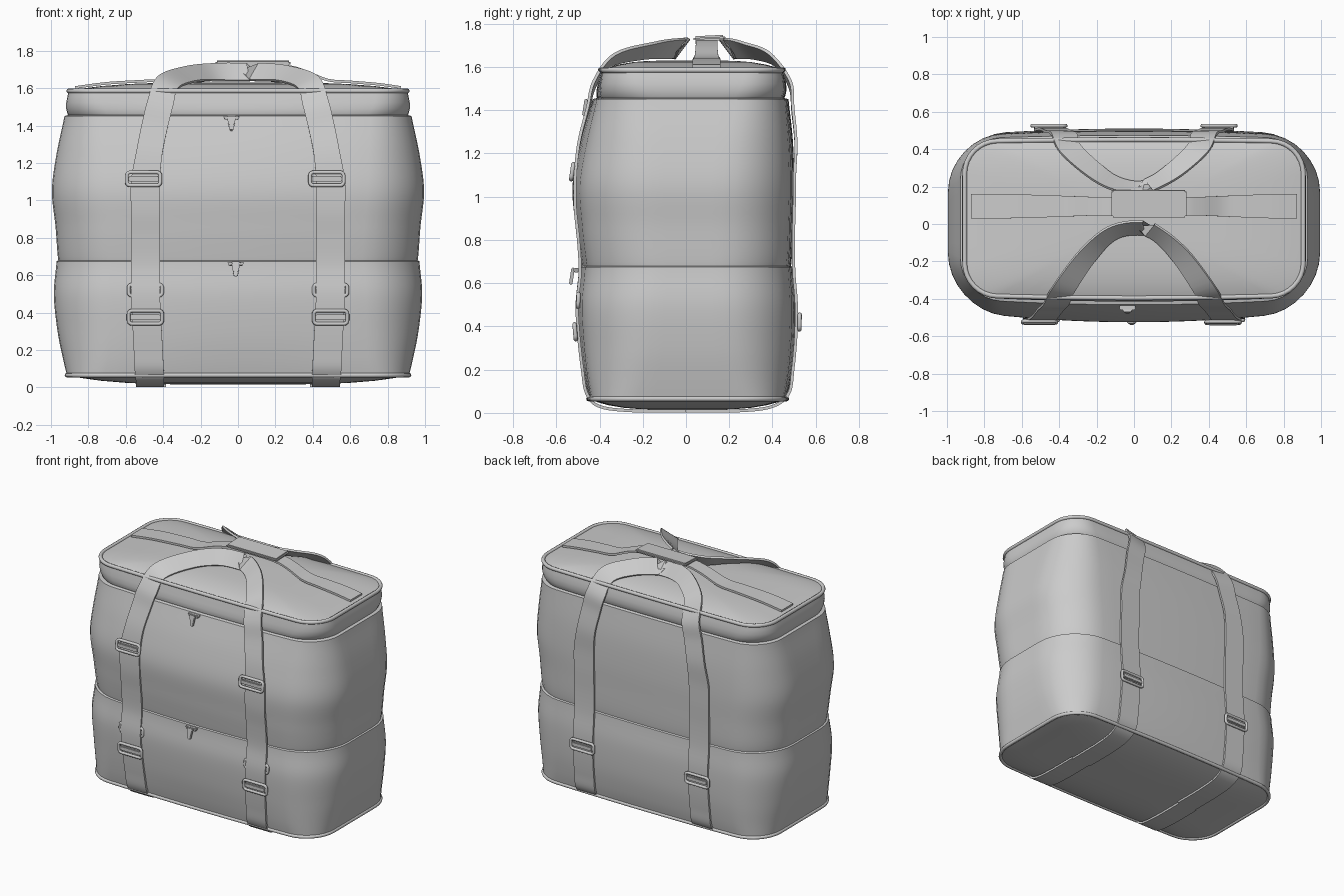
import bpy, bmesh
from math import sin, cos, pi, exp, radians
from mathutils import Vector, Matrix

if "Cube" in bpy.data.objects:
    bpy.data.objects.remove(bpy.data.objects["Cube"])

# Helpers
def add_object(name, verts, faces, angle=35):
    me = bpy.data.meshes.new(name)
    me.from_pydata([tuple(v) for v in verts], [], faces)
    bm = bmesh.new()
    bm.from_mesh(me)
    bmesh.ops.recalc_face_normals(bm, faces=bm.faces)
    bm.to_mesh(me)
    bm.free()
    me.shade_smooth()
    me.set_sharp_from_angle(angle=radians(angle))
    ob = bpy.data.objects.new(name, me)
    bpy.context.collection.objects.link(ob)
    return ob

def spline(pts, n):
    """Catmull-Rom through tuples of any length."""
    out = []
    for i in range(len(pts) - 1):
        quad = pts[max(i - 1, 0)], pts[i], pts[i + 1], pts[min(i + 2, len(pts) - 1)]
        for k in range(n):
            t = k / n
            out.append(tuple(0.5 * (2 * b + (c - a) * t + (2 * a - 5 * b + 4 * c - d) * t * t
                                    + (3 * b - a - 3 * c + d) * t ** 3) for a, b, c, d in zip(*quad)))
    return out + [tuple(pts[-1])]

def tube(name, pts, radius):
    cu = bpy.data.curves.new(name, 'CURVE')
    cu.dimensions = '3D'
    cu.bevel_depth, cu.bevel_resolution = radius, 2
    sp = cu.splines.new('POLY')
    sp.points.add(len(pts) - 1)
    for p, v in zip(sp.points, pts):
        p.co = (*v, 1)
    sp.use_cyclic_u = True
    ob = bpy.data.objects.new(name, cu)
    bpy.context.collection.objects.link(ob)

def strap(name, path, thick=0.014):
    """path rows: x, y, z, width direction xyz, width"""
    pts = spline(path, 6)
    verts, faces = [], []
    for i, p in enumerate(pts):
        c, w = Vector(p[:3]), Vector(p[3:6]).normalized()
        t = Vector(pts[min(i + 1, len(pts) - 1)][:3]) - Vector(pts[max(i - 1, 0)][:3])
        n = t.cross(w).normalized() * thick / 2
        w = w * p[6] / 2
        verts += [c - w - n, c + w - n, c + w + n, c - w + n]
        if i:
            a, b = 4 * i - 4, 4 * i
            faces += [(a + k, a + (k + 1) % 4, b + (k + 1) % 4, b + k) for k in range(4)]
    e = len(verts) - 4
    faces += [(3, 2, 1, 0), (e, e + 1, e + 2, e + 3)]
    return add_object(name, verts, faces)

# Body profile: z, half width, front y, back y, corner radius, front bulge, back bulge
PROFILE = spline([
    (0.065, 0.915, -0.43, 0.445, 0.20, 0.02, 0.02),
    (0.15, 0.935, -0.44, 0.455, 0.24, 0.03, 0.03),
    (0.30, 0.965, -0.445, 0.465, 0.28, 0.05, 0.04),
    (0.50, 0.985, -0.45, 0.47, 0.30, 0.06, 0.04),
    (0.68, 0.97, -0.435, 0.465, 0.30, 0.06, 0.03),
    (0.85, 0.975, -0.445, 0.465, 0.30, 0.065, 0.03),
    (1.05, 0.995, -0.455, 0.47, 0.30, 0.07, 0.03),
    (1.25, 0.97, -0.43, 0.465, 0.27, 0.06, 0.03),
    (1.44, 0.93, -0.40, 0.455, 0.22, 0.035, 0.02),
    (1.52, 0.92, -0.39, 0.45, 0.19, 0.02, 0.015),
    (1.585, 0.905, -0.38, 0.44, 0.17, 0.015, 0.01)], 6)
SEAMS = ((0.675, 0.010, 0.05), (1.452, 0.022, 0.025))

def section(z):
    for a, b in zip(PROFILE, PROFILE[1:]):
        if z <= b[0]:
            t = max(0, (z - a[0]) / (b[0] - a[0]))
            return [p + (q - p) * t for p, q in zip(a, b)][1:]
    return list(PROFILE[-1][1:])

def wall(side, x, z, off=0.009):
    hx, yf, yb, r, bf, bb = section(z)
    k = 1 - (x / hx) ** 2
    return yf - bf * k - off if side < 0 else yb + bb * k + off

def ring(z):
    hx, yf, yb, r, bf, bb = section(z)
    inset = sum(d * exp(-(z - s) / k) for s, d, k in SEAMS if z > s)
    hx, yf, yb = hx - inset, yf + inset, yb - inset
    corners = [(hx - r, yb - r), (-hx + r, yb - r), (-hx + r, yf + r), (hx - r, yf + r)]
    flat = []
    for q, (cx, cy) in enumerate(corners):
        arc = [(cx + r * cos(pi / 2 * (q + k / 8)), cy + r * sin(pi / 2 * (q + k / 8))) for k in range(9)]
        flat += arc
        n = 12 if q % 2 == 0 else 6
        nx, ny = corners[(q + 1) % 4]
        a = pi / 2 * (q + 1)
        end = (nx + r * cos(a), ny + r * sin(a))
        flat += [tuple(u + (v - u) * k / n for u, v in zip(arc[-1], end)) for k in range(1, n)]
    mid = (yf + yb) / 2
    out = []
    for x, y in flat:
        s = (y - mid) / ((yb - yf) / 2)
        out.append((x, y + max(0, 1 - (x / hx) ** 2) * (bb * max(s, 0) + bf * min(s, 0)), z))
    return out

# Bag body with domed lid and sagging base
Z0, Z1 = 0.065, 1.585
levels = sorted([Z0 + (Z1 - Z0) * i / 48 for i in range(49)] + [s + d for s, _, _ in SEAMS for d in (-0.001, 0.004, 0.012)])
shrink = [0.97, 0.9, 0.8, 0.65, 0.5, 0.3, 0.1]

def cap(z, dz, s):
    r = ring(z)
    cy = (r[0][1] + r[len(r) // 2][1]) / 2
    return [(x * s, cy + (y - cy) * s, z + dz * (1 - s ** 4)) for x, y, _ in r]

rings = [cap(Z0, -0.05, s) for s in reversed(shrink)] + [ring(z) for z in levels] + [cap(Z1, 0.045, s) for s in shrink]
N = len(rings[0])
faces = [(i * N + k, i * N + (k + 1) % N, (i + 1) * N + (k + 1) % N, (i + 1) * N + k)
         for i in range(len(rings) - 1) for k in range(N)]
faces += [tuple(range(N)), tuple(range((len(rings) - 1) * N, len(rings) * N))]
add_object("bag_body", [v for r in rings for v in r], faces)
tube("lid_piping", ring(Z1), 0.013)
tube("base_piping", ring(Z0), 0.012)

# Carry straps: under the base, up the wall, over the lid in an arch
def carry_strap(name, side, x0, x1, arch):
    half = [(x0, 0, 0.008, 1, 0, 0, 0.15), (x0, side * 0.25, 0.01, 1, 0, 0, 0.15),
            (x0, side * 0.40, 0.03, 1, 0, 0, 0.15)]
    for z in (0.09, 0.2, 0.35, 0.5, 0.65, 0.8, 0.95, 1.1):
        x = x0 + (x1 - x0) * min(1, z / 0.5)
        half.append((x, wall(side, x, z), z, 1, 0, 0, 0.155))
    for z, dx, wz in ((1.25, 0.02, -0.08), (1.4, 0.05, -0.15), (1.52, 0.08, -0.25)):
        half.append((x1 + dx, wall(side, x1, z, 0.02), z, 1, 0, wz, 0.14))
    half += arch
    right = [(-p[0], *p[1:3], p[3], -p[4], -p[5], p[6]) for p in reversed(half)]
    apex = (0.02, arch[-1][1] - side * 0.03, 1.685, 0, side * 0.6, -0.8, 0.115)
    strap(name, half + [apex] + right)

carry_strap("front_carry_strap", -1, -0.47, -0.495, [
    (-0.375, -0.345, 1.63, 0.85, -0.25, -0.45, 0.13), (-0.25, -0.17, 1.675, 0.65, -0.45, -0.6, 0.12),
    (-0.12, -0.05, 1.685, 0.3, -0.55, -0.75, 0.115)])
carry_strap("back_carry_strap", 1, -0.46, -0.455, [
    (-0.34, 0.40, 1.635, 0.85, 0.25, -0.45, 0.13), (-0.22, 0.29, 1.675, 0.65, 0.45, -0.6, 0.12),
    (-0.11, 0.22, 1.685, 0.3, 0.55, -0.75, 0.115)])

# Lid strap rising under the grip
lid = lambda x: 1.597 + 0.045 * (1 - (x / 0.905) ** 4)
strap("lid_strap", [(x, 0.095, lid(x) + up, 0, 1, 0, w) for x, up, w in (
    (-0.87, 0, 0.13), (-0.7, 0, 0.13), (-0.5, 0, 0.12), (-0.36, 0.005, 0.11), (-0.22, 0.05, 0.10), (-0.1, 0.075, 0.1),
    (0.08, 0.08, 0.1), (0.26, 0.075, 0.1), (0.36, 0.05, 0.1), (0.48, 0.005, 0.11), (0.6, 0, 0.12),
    (0.75, 0, 0.13), (0.87, 0, 0.13))])

# Boxes with optional taper towards the bottom
def block(name, loc, size, taper=1, tilt=0, bevel=0.004):
    bm = bmesh.new()
    bmesh.ops.create_cube(bm, size=1)
    for v in bm.verts:
        if v.co.z < 0:
            v.co.x *= taper
        v.co = Vector(a * b for a, b in zip(v.co, size))
    bmesh.ops.bevel(bm, geom=bm.edges[:], offset=bevel, segments=2, affect='EDGES')
    bm.transform(Matrix.Translation(loc) @ Matrix.Rotation(tilt, 4, 'X'))
    verts, faces = [v.co.copy() for v in bm.verts], [[v.index for v in f.verts] for f in bm.faces]
    bm.verts.index_update()
    faces = [[v.index for v in f.verts] for f in bm.faces]
    bm.free()
    return add_object(name, verts, faces)

block("grip_wrap", (0.08, 0.108, 1.733), (0.40, 0.145, 0.024), tilt=0.05, bevel=0.008)

# Buckles: rounded wire frames around the straps
def buckle(name, side, x, z, w=0.18, h=0.07, off=0.024):
    r, pts = 0.018, []
    slope = (wall(side, x, z + 0.05) - wall(side, x, z - 0.05)) / 0.1
    y = wall(side, x, z, off)
    for q, (sx, sz) in enumerate(((1, 1), (-1, 1), (-1, -1), (1, -1))):
        for k in range(5):
            a = pi / 2 * (q + k / 4)
            dz = sz * (h / 2 - r) + r * sin(a)
            pts.append((x + sx * (w / 2 - r) + r * cos(a), y + slope * dz, z + dz))
    tube(name, pts, 0.01)
    block(name + "_bar", (x, y, z), (w - 0.02, 0.014, 0.03))

for sx, label in ((-1, "left"), (1, "right")):
    buckle(f"front_upper_buckle_{label}", -1, sx * 0.49 - 0.015, 1.115)
    buckle(f"front_lower_buckle_{label}", -1, sx * 0.495, 0.375)
    buckle(f"front_hidden_buckle_{label}", -1, sx * 0.495, 0.52, h=0.06, off=0.004)
    buckle(f"back_buckle_{label}", 1, sx * 0.455, 0.42)

# Zipper pulls
for label, x, z in (("upper", -0.035, 1.44), ("lower", -0.012, 0.66)):
    y = wall(-1, x, z, 0.012)
    block(f"{label}_zip_slider", (x, y, z), (0.09, 0.024, 0.022), taper=0.8)
    block(f"{label}_zip_pull", (x, y - 0.02, z - 0.028), (0.05, 0.016, 0.08), taper=0.4, tilt=-0.15)
